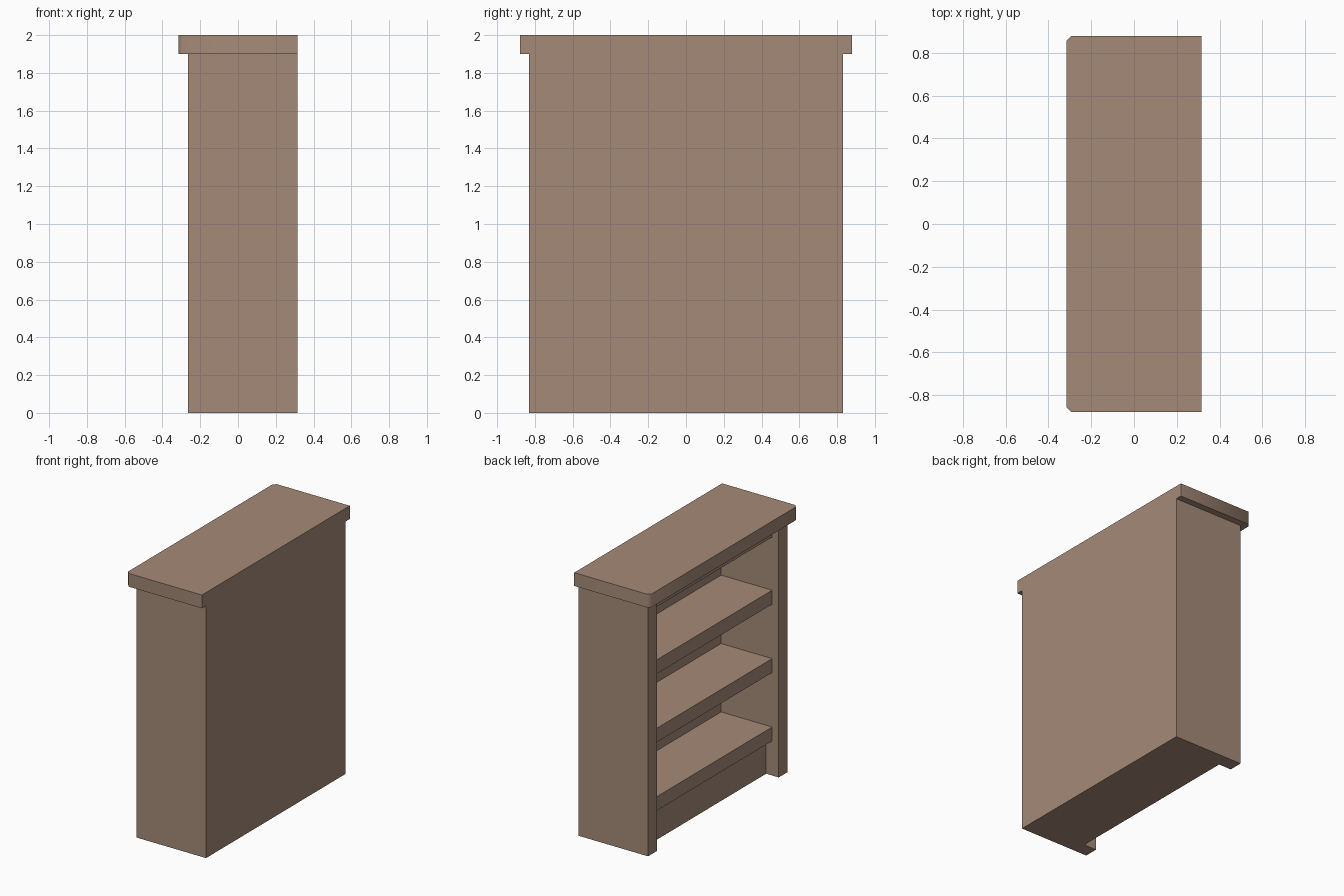
import bpy, bmesh, math

default = bpy.data.objects.get("Cube")
if default:
    bpy.data.objects.remove(default, do_unlink=True)

# Single wood colour
wood = bpy.data.materials.new("brown_wood")
wood.use_nodes = True
colour = (0.375, 0.255, 0.188, 1.0)
wood.diffuse_color = colour
wood.node_tree.nodes["Principled BSDF"].inputs["Base Color"].default_value = colour


def board(name, x, y, z, bevel_corners=0.0):
    """Box from (min, max) ranges; optionally chamfer the upright corners on the open side."""
    bm = bmesh.new()
    bmesh.ops.create_cube(bm, size=1)
    for v in bm.verts:
        v.co = [r[0] if c < 0 else r[1] for c, r in zip(v.co, (x, y, z))]
    if bevel_corners:
        edges = [e for e in bm.edges if all(v.co.x < 0 for v in e.verts)
                 and abs(e.verts[0].co.z - e.verts[1].co.z) > 0.01]
        bmesh.ops.bevel(bm, geom=edges, offset=bevel_corners, segments=1, affect='EDGES')
    mesh = bpy.data.meshes.new(name)
    bm.to_mesh(mesh)
    bm.free()
    mesh.materials.append(wood)
    obj = bpy.data.objects.new(name, mesh)
    bpy.context.collection.objects.link(obj)
    return obj


BACK, FRONT = 0.315, -0.265      # the open shelves face -x
HALF, THICK = 0.83, 0.105
INNER = HALF - THICK
TOP = 1.9
SHELF_FRONT = FRONT + 0.055
SHELF_BACK = BACK - 0.1

# Upright sides
board("left_side", (FRONT, BACK), (INNER, HALF), (0, TOP))
board("right_side", (FRONT, BACK), (-HALF, -INNER), (0, TOP))

# Back panel
board("back_panel", (SHELF_BACK, BACK), (-INNER, INNER), (0, TOP))

# Shelves, the last one sitting under the top
for i, bottom in enumerate((0.26, 0.775, 1.29, TOP - THICK)):
    board(f"shelf_{i + 1}", (SHELF_FRONT, SHELF_BACK), (-INNER, INNER),
          (bottom, bottom + THICK))

# Recessed plinth below the lowest shelf
board("plinth", (FRONT + 0.105, SHELF_BACK), (-INNER, INNER), (0, 0.26))

# Overhanging top with clipped corners
top = board("top_slab", (FRONT - 0.05, BACK), (-HALF - 0.05, HALF + 0.05), (TOP, 2.0), 0.022)
bpy.context.view_layer.objects.active = top
top.select_set(True)
bpy.ops.object.shade_smooth_by_angle(angle=math.radians(50))
top.select_set(False)
